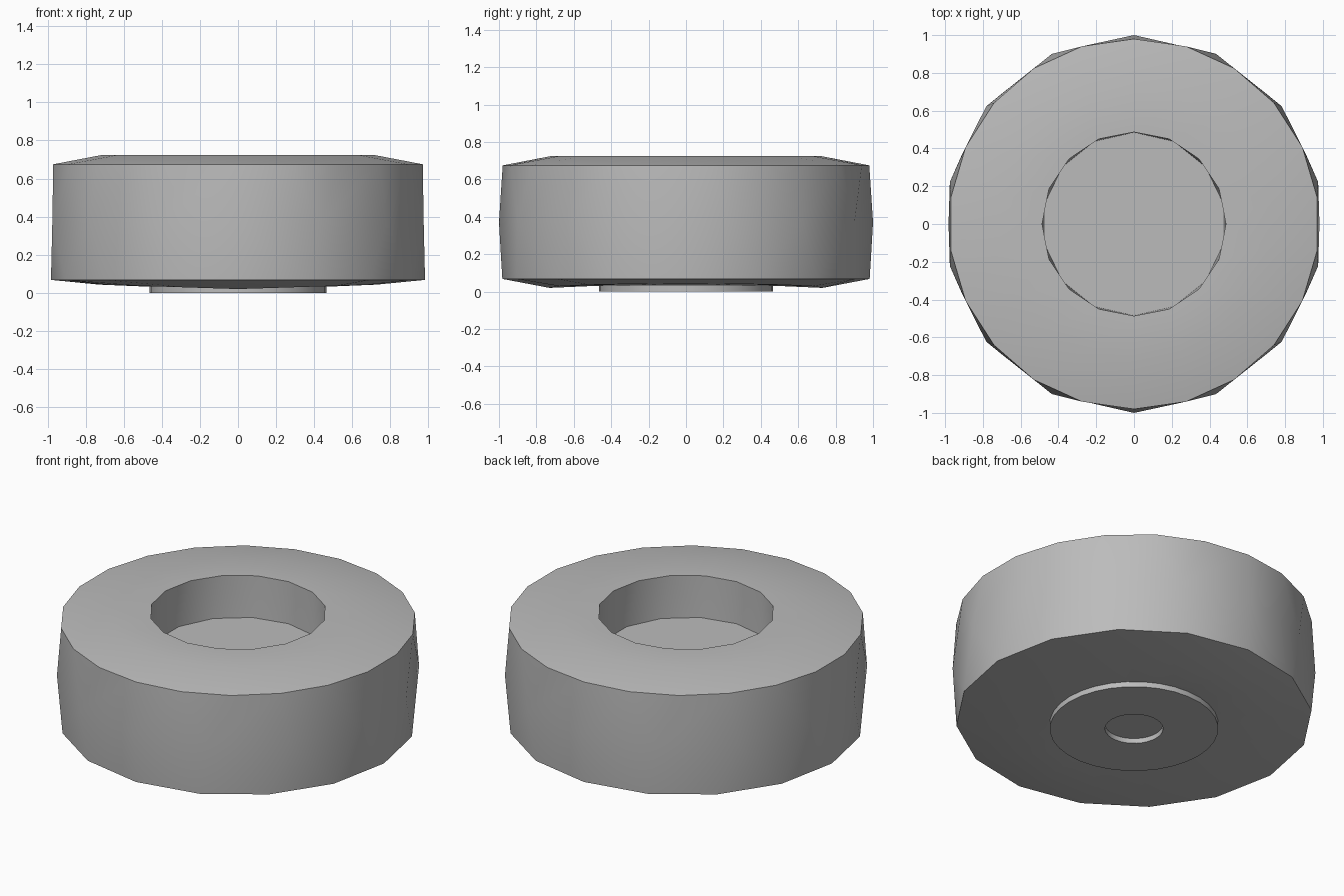
import bpy
import bmesh
import math

cube = bpy.data.objects.get("Cube")
if cube:
    bpy.data.objects.remove(cube, do_unlink=True)

grey = bpy.data.materials.new("mid grey")
grey.use_nodes = True
colour = (0.5, 0.5, 0.5, 1)
grey.diffuse_color = colour
grey.node_tree.nodes["Principled BSDF"].inputs["Base Color"].default_value = colour


def add_ring(bm, sides, radius, z, rise=0):
    """Polygon of vertices starting at the back; rise lifts it towards the sides."""
    verts = []
    for i in range(sides):
        a = math.pi / 2 + math.tau * i / sides
        x, y = radius * math.cos(a), radius * math.sin(a)
        verts.append(bm.verts.new((x, y, z + rise * abs(x))))
    return verts


def zip_rings(bm, a, b):
    """Join two rings, with quads for equal counts and triangles otherwise."""
    n, m = len(a), len(b)
    if n == m:
        for i in range(n):
            j = (i + 1) % n
            bm.faces.new((a[i], a[j], b[j], b[i]))
        return
    i = j = 0
    while i < n or j < m:
        if j == m or (i < n and (i + 1) / n <= (j + 1) / m):
            bm.faces.new((a[i % n], a[(i + 1) % n], b[j % m]))
            i += 1
        else:
            bm.faces.new((a[i % n], b[(j + 1) % m], b[j % m]))
            j += 1


def lathe(name, profile, cap_end):
    """Stack rings of varying side counts and close the ends."""
    bm = bmesh.new()
    rings = [add_ring(bm, *p) for p in profile]
    for a, b in zip(rings, rings[1:]):
        zip_rings(bm, a, b)
    bm.faces.new(rings[0])
    if cap_end:
        bm.faces.new(rings[-1])
    bmesh.ops.recalc_face_normals(bm, faces=bm.faces)
    # The first cap is a horizontal floor: make everything agree with its side
    floor = [f for f in bm.faces if len(f.verts) == len(rings[0])
             and all(v in rings[0] for v in f.verts)][0]
    want = 1 if name == "ring_body" else -1
    if floor.normal.z * want < 0:
        bmesh.ops.reverse_faces(bm, faces=bm.faces)
    mesh = bpy.data.meshes.new(name)
    bm.to_mesh(mesh)
    bm.free()
    mesh.materials.append(grey)
    obj = bpy.data.objects.new(name, mesh)
    bpy.context.collection.objects.link(obj)
    bpy.ops.object.select_all(action="DESELECT")
    obj.select_set(True)
    bpy.context.view_layer.objects.active = obj
    bpy.ops.object.shade_smooth_by_angle(angle=math.radians(32))
    return obj


# Thick ring: well floor, well wall, top, bulging side and sloped underside
lathe("ring_body", [
    (14, 0.485, 0.47),
    (16, 0.487, 0.725),
    (18, 0.72, 0.725),
    (22, 0.98, 0.675),
    (14, 1.0, 0.37),
    (16, 0.982, 0.068),
    (16, 0.73, 0.02, 0.032),
    (32, 0.46, 0.032),
], False)

# Low round hub underneath with a shallow central recess
lathe("base_hub", [
    (32, 0.16, 0.03),
    (32, 0.16, 0.0),
    (32, 0.465, 0.0),
    (32, 0.465, 0.036),
], False)
